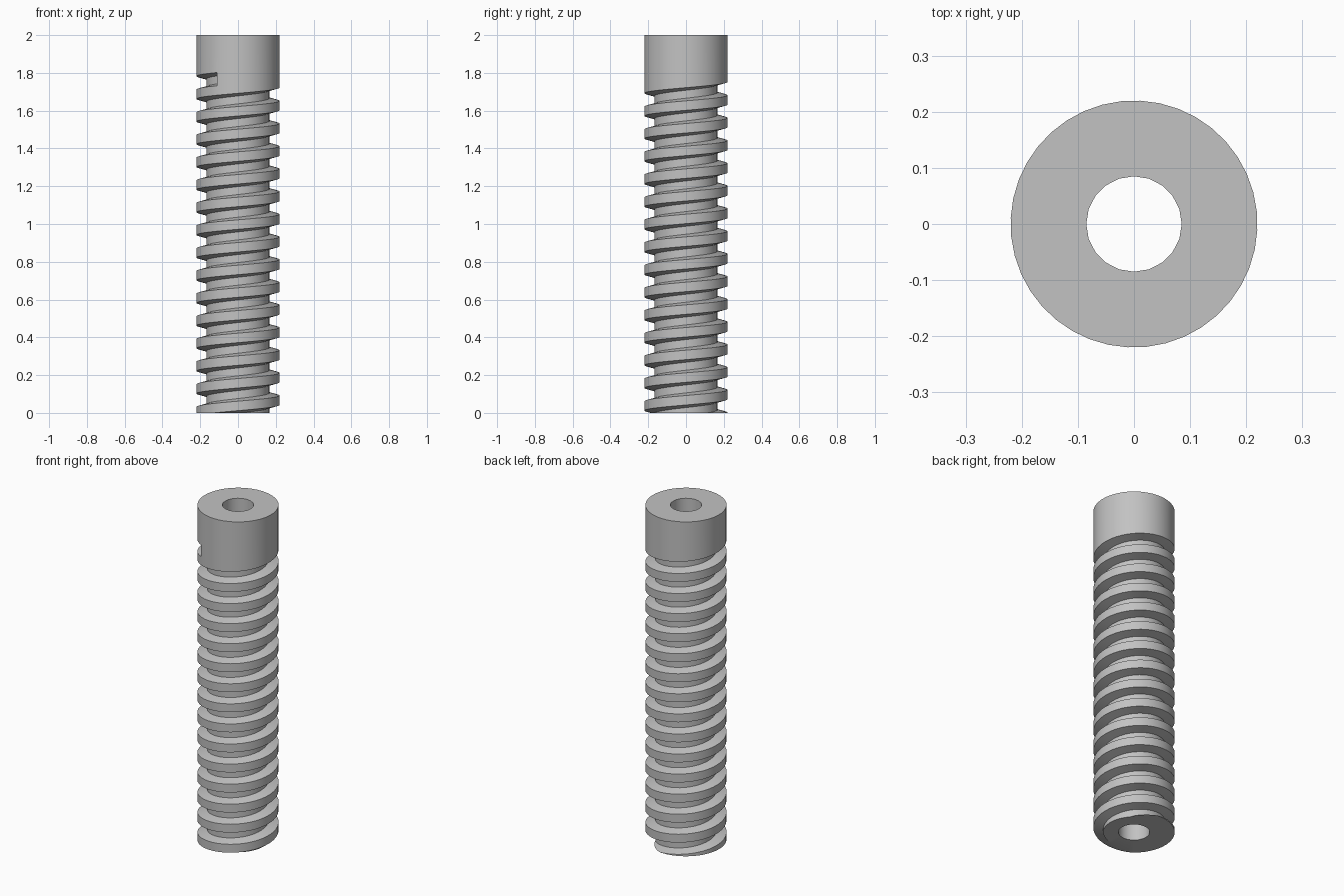
import bpy, bmesh, math

cube = bpy.data.objects.get("Cube")
if cube:
    bpy.data.objects.remove(cube, do_unlink=True)

HEIGHT, PITCH = 2.0, 0.12
R_OUT, R_CORE, R_BORE = 0.22, 0.167, 0.085
OPEN_HALF, ROOT_HALF = 0.035, 0.021      # groove half widths at rim and root
SIDES, BORE_SIDES, TURNS = 40, 20, 16
END_ANGLE = math.radians(240)            # where the groove runs out in the head
END_Z = 1.767

steel = bpy.data.materials.new("steel_grey")
steel.use_nodes = True
steel.diffuse_color = (0.54, 0.54, 0.54, 1)
steel.node_tree.nodes["Principled BSDF"].inputs["Base Color"].default_value = (0.54, 0.54, 0.54, 1)

bm = bmesh.new()


def point(radius, angle, z):
    return bm.verts.new((radius * math.cos(angle), radius * math.sin(angle), z))


def ring(radius, sides, z, start=0.0):
    return [point(radius, start - math.tau * i / sides, z) for i in range(sides)]


# Helical groove, swept downwards from its end in the head
profile = [(R_OUT, OPEN_HALF), (R_CORE, ROOT_HALF), (R_CORE, -ROOT_HALF), (R_OUT, -OPEN_HALF)]
sections = []
for i in range(SIDES * TURNS + 1):
    angle = END_ANGLE - math.tau * i / SIDES
    z = END_Z - PITCH * i / SIDES
    sections.append([point(r, angle, z + dz) for r, dz in profile])
for a, b in zip(sections, sections[1:]):
    for j in range(3):
        bm.faces.new((a[j], a[j + 1], b[j + 1], b[j]))
bm.faces.new(sections[0])

# Thread crest between neighbouring turns
for i in range(SIDES * (TURNS - 1)):
    bm.faces.new((sections[i][3], sections[i + SIDES][0],
                  sections[i + SIDES + 1][0], sections[i + 1][3]))

# Plain head above the thread
top = ring(R_OUT, SIDES, HEIGHT, END_ANGLE)
for i in range(SIDES - 1):
    bm.faces.new((top[i], sections[i][0], sections[i + 1][0], top[i + 1]))
bm.faces.new((top[-1], sections[SIDES - 1][0], sections[SIDES][0],
              sections[0][3], sections[0][0], top[0]))

# Central bore
bore_top = ring(R_BORE, BORE_SIDES, HEIGHT)
bore_low = ring(R_BORE, BORE_SIDES, -0.1)
for i in range(BORE_SIDES):
    k = (i + 1) % BORE_SIDES
    bm.faces.new((bore_top[i], bore_top[k], bore_low[k], bore_low[i]))

# Trim flat at the base, then close both ends around the bore
bmesh.ops.bisect_plane(bm, geom=bm.verts[:] + bm.edges[:] + bm.faces[:], dist=1e-6,
                       plane_co=(0, 0, 0), plane_no=(0, 0, -1), clear_outer=True)
bmesh.ops.remove_doubles(bm, verts=bm.verts[:], dist=1e-5)
for z in (0, HEIGHT):
    rim = [e for e in bm.edges if e.is_boundary
           and all(abs(v.co.z - z) < 1e-4 for v in e.verts)]
    bmesh.ops.triangle_fill(bm, edges=rim, use_beauty=True, use_dissolve=False,
                            normal=(0, 0, 1 if z else -1))
bmesh.ops.recalc_face_normals(bm, faces=bm.faces[:])

mesh = bpy.data.meshes.new("threaded_rod")
bm.to_mesh(mesh)
bm.free()
mesh.materials.append(steel)
rod = bpy.data.objects.new("threaded_rod", mesh)
bpy.context.collection.objects.link(rod)

# Smooth round walls with sharp thread edges
bpy.ops.object.select_all(action='DESELECT')
rod.select_set(True)
bpy.context.view_layer.objects.active = rod
bpy.ops.object.shade_smooth_by_angle(angle=math.radians(30))
